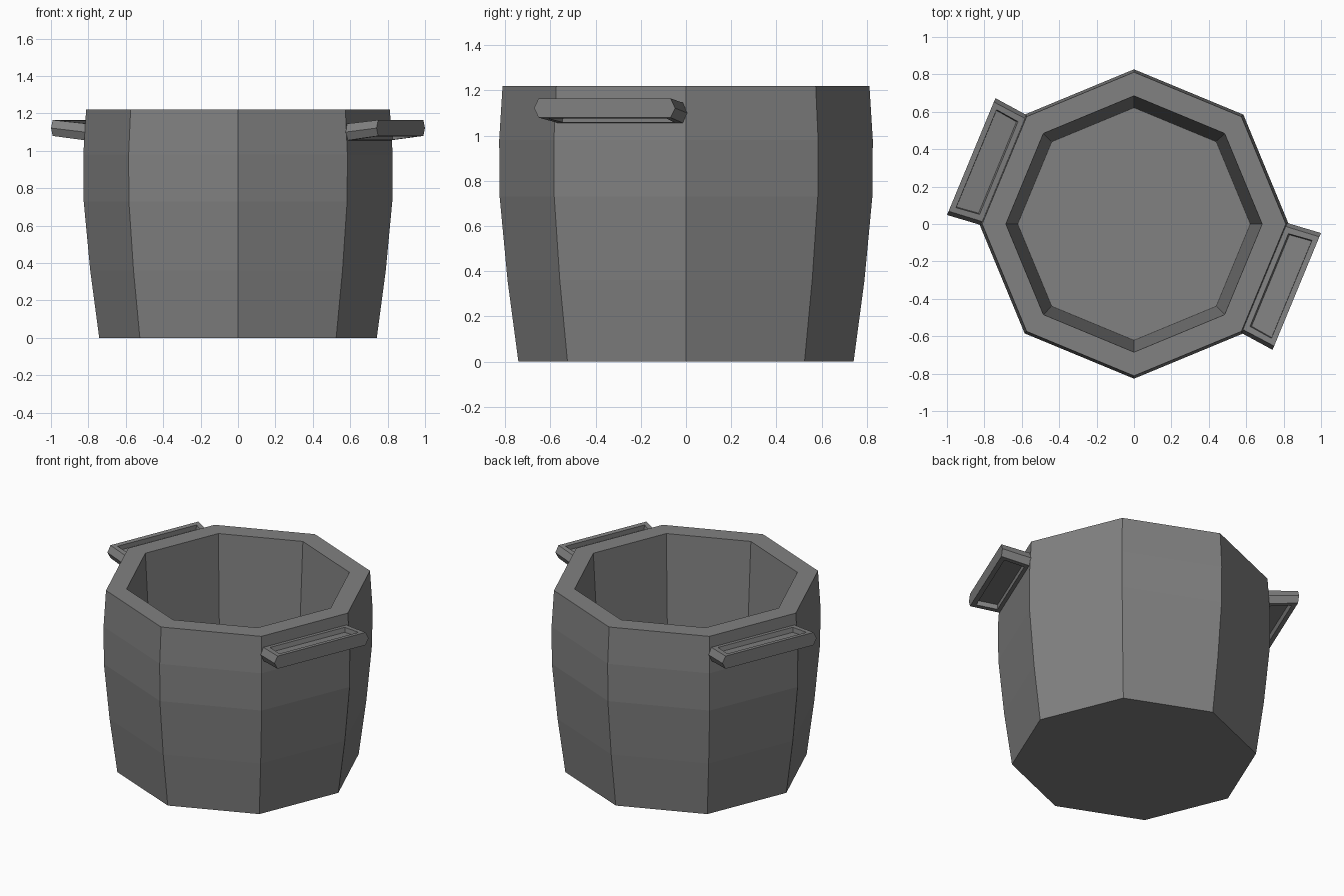
import bpy, bmesh, math
from mathutils import Matrix

if "Cube" in bpy.data.objects:
    bpy.data.objects.remove(bpy.data.objects["Cube"])

SIDES = 8
iron = bpy.data.materials.new("dark_iron")
iron.diffuse_color = (0.22, 0.22, 0.22, 1)
iron.use_nodes = True
iron.node_tree.nodes["Principled BSDF"].inputs["Base Color"].default_value = iron.diffuse_color


def finish(name, bm):
    bmesh.ops.recalc_face_normals(bm, faces=bm.faces)
    mesh = bpy.data.meshes.new(name)
    bm.to_mesh(mesh)
    bm.free()
    mesh.materials.append(iron)
    obj = bpy.data.objects.new(name, mesh)
    bpy.context.collection.objects.link(obj)
    return obj


# Pot body: octagonal lathe, outside from the base up, then inside down to the floor
profile = [(0.742, 0), (0.79, 0.36), (0.825, 0.73), (0.827, 0.98), (0.812, 1.22),
           (0.685, 1.22), (0.622, 0.09)]
bm = bmesh.new()
rings = []
for r, z in profile:
    angles = [math.tau * i / SIDES for i in range(SIDES)]
    rings.append([bm.verts.new((r * math.cos(a), r * math.sin(a), z)) for a in angles])
for low, high in zip(rings, rings[1:]):
    for i in range(SIDES):
        j = (i + 1) % SIDES
        bm.faces.new((low[i], low[j], high[j], high[i]))
bm.faces.new(rings[0][::-1])
bm.faces.new(rings[-1])
finish("pot_body", bm)


# Handle: tilted bar with ridged ends and a sunken panel above and below
def handle(name, angle):
    bm = bmesh.new()
    ends = []
    for side in (-1, 1):
        ends.append([[bm.verts.new((n, side * w, z)) for w, z in pts] for n, pts in (
            (0.75, ((0.298, 1.055), (0.318, 1.1), (0.298, 1.145))),
            (0.942, ((0.316, 1.08), (0.338, 1.122), (0.316, 1.165))))])
    (li, lo), (ri, ro) = ends
    for inner, outer in ends:
        for k in (0, 1):
            bm.faces.new((inner[k], outer[k], outer[k + 1], inner[k + 1]))
    for a, b in ((li, ri), (lo, ro)):
        bm.faces.new(a + b[::-1])
    panels = [bm.faces.new((li[k], lo[k], ro[k], ri[k])) for k in (0, 2)]
    bmesh.ops.recalc_face_normals(bm, faces=bm.faces)
    bmesh.ops.inset_individual(bm, faces=panels, thickness=0.044)
    bmesh.ops.inset_individual(bm, faces=panels, thickness=0.006, depth=-0.03)
    bm.transform(Matrix.Rotation(angle, 4, 'Z'))
    finish(name, bm)


handle("right_handle", math.radians(-22.5))
handle("left_handle", math.radians(157.5))
